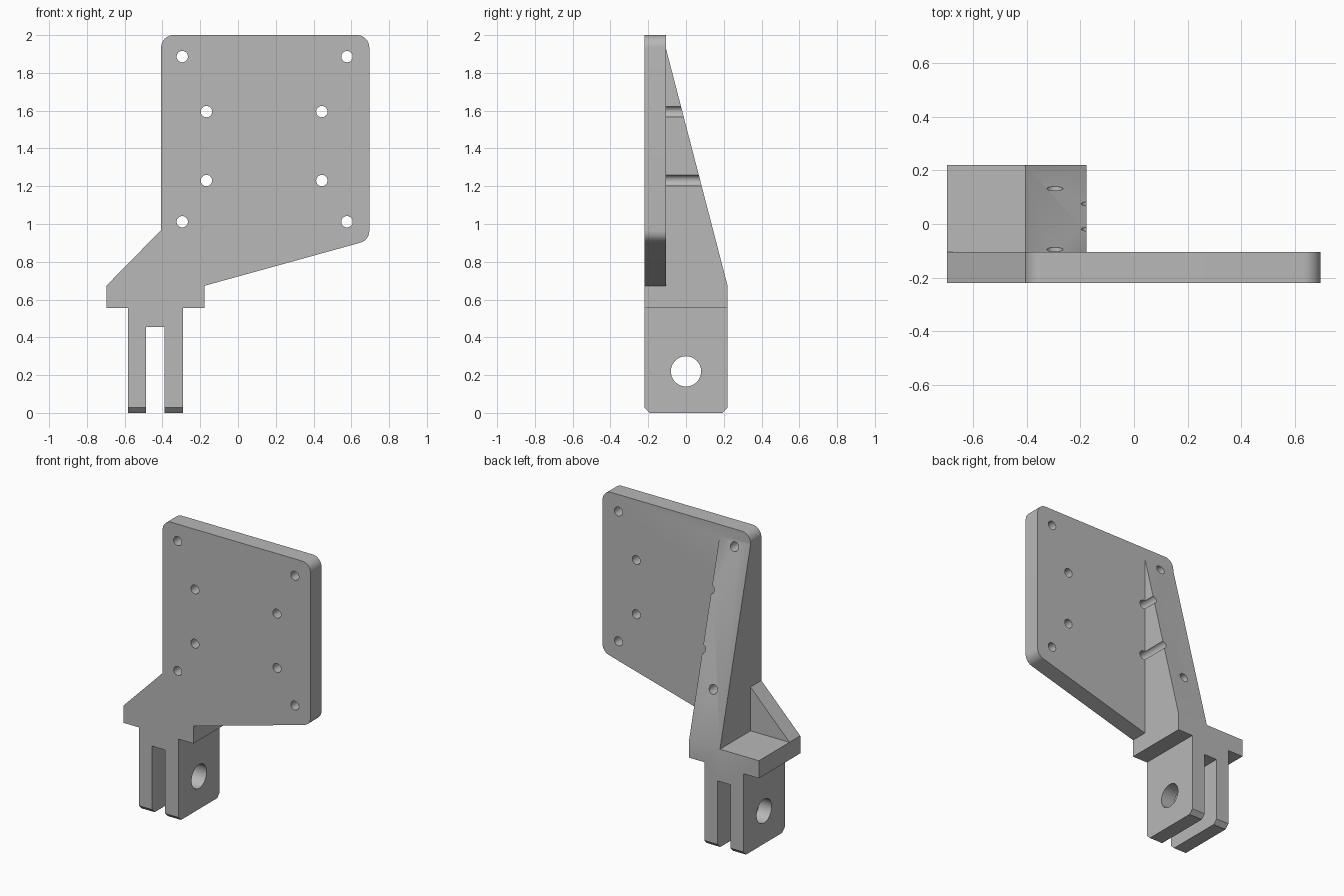
import bpy, bmesh
from math import cos, sin, pi
from mathutils import Vector

cube = bpy.data.objects.get("Cube")
if cube:
    bpy.data.objects.remove(cube, do_unlink=True)

grey = bpy.data.materials.new("plain grey")
grey.use_nodes = True
grey.diffuse_color = (0.48, 0.48, 0.48, 1)
grey.node_tree.nodes["Principled BSDF"].inputs["Base Color"].default_value = grey.diffuse_color


def rounded(corners, radius, steps=10):
    """Outline with an arc at each corner flagged True."""
    pts = [Vector(c[:2]) for c in corners]
    out = []
    for i, (a, b, is_round) in enumerate(corners):
        p = pts[i]
        if not is_round:
            out.append(p)
            continue
        u = (pts[i - 1] - p).normalized()
        v = (pts[(i + 1) % len(pts)] - p).normalized()
        half = u.angle(v) / 2
        centre = p + (u + v).normalized() * radius / sin(half)
        start = p + u * radius / (sin(half) / cos(half)) - centre
        end = p + v * radius / (sin(half) / cos(half)) - centre
        sweep = start.angle(end)
        for k in range(steps + 1):
            t = sweep * k / steps
            out.append(centre + (start * sin(sweep - t) + end * sin(t)) / sin(sweep))
    return out


def circle(a, b, r, n=32):
    return [(a + r * cos(2 * pi * k / n), b + r * sin(2 * pi * k / n)) for k in range(n)]


def prism(name, outline, axis, lo, hi):
    """Extrude an xz outline along y, or a yz outline along x."""
    def place(p, d):
        return (p[0], d, p[1]) if axis == "y" else (d, p[0], p[1])
    bm = bmesh.new()
    face = bm.faces.new([bm.verts.new(place(p, lo)) for p in outline])
    new = bmesh.ops.extrude_face_region(bm, geom=[face])["geom"]
    shift = (0, hi - lo, 0) if axis == "y" else (hi - lo, 0, 0)
    bmesh.ops.translate(bm, vec=shift, verts=[g for g in new if isinstance(g, bmesh.types.BMVert)])
    bmesh.ops.recalc_face_normals(bm, faces=bm.faces)
    mesh = bpy.data.meshes.new(name)
    bm.to_mesh(mesh)
    bm.free()
    mesh.materials.append(grey)
    obj = bpy.data.objects.new(name, mesh)
    bpy.context.collection.objects.link(obj)
    return obj


def combine(target, other, operation):
    mod = target.modifiers.new(operation.lower(), "BOOLEAN")
    mod.operation, mod.solver, mod.object = operation, "EXACT", other
    bpy.context.view_layer.objects.active = target
    bpy.ops.object.modifier_apply(modifier=mod.name)
    bpy.data.objects.remove(other, do_unlink=True)


FRONT, BACK, PLATE_BACK = -0.22, 0.22, -0.105
LEFT, RIGHT, RIB_LEFT, RIB_RIGHT = -0.697, 0.695, -0.407, -0.177
BASE_LOW, BASE_TOP = 0.555, 0.673

# Mounting plate with rounded corners and a slanted lower edge
bracket = prism("mounting_bracket", rounded([
    (LEFT, BASE_LOW, False), (RIB_RIGHT, BASE_LOW, False), (RIB_RIGHT, BASE_TOP, False),
    (RIGHT, 0.914, True), (RIGHT, 2, True), (RIB_LEFT, 2, True),
    (RIB_LEFT, 0.968, False), (LEFT, BASE_TOP, False)], 0.065), "y", FRONT, PLATE_BACK)

# Base block, tapering rib and chamfered fork
base = prism("base_block", [(FRONT, BASE_LOW), (BACK, BASE_LOW), (BACK, BASE_TOP), (FRONT, BASE_TOP)],
             "x", LEFT, RIB_RIGHT)
rib = prism("rib", [(PLATE_BACK, BASE_LOW), (BACK, BASE_LOW), (BACK, BASE_TOP), (PLATE_BACK, 1.925)],
            "x", RIB_LEFT, RIB_RIGHT)
fork = prism("fork", [(FRONT, 0.028), (FRONT + 0.028, 0), (BACK - 0.028, 0), (BACK, 0.028),
                      (BACK, BASE_LOW), (FRONT, BASE_LOW)], "x", -0.582, -0.29)
for part in (base, rib, fork):
    combine(bracket, part, "UNION")

# Fork slot and pivot hole
slot = prism("slot", [(-0.486, -0.1), (-0.39, -0.1), (-0.39, 0.455), (-0.486, 0.455)], "y", -0.4, 0.4)
combine(bracket, slot, "DIFFERENCE")
combine(bracket, prism("pivot_hole", circle(0, 0.22, 0.08, 48), "x", -0.8, 0), "DIFFERENCE")

# Screw holes: an outer and an inner rectangle of four
for xs, zs in (((-0.295, 0.577), (1.012, 1.886)), ((-0.167, 0.444), (1.23, 1.595))):
    for x in xs:
        for z in zs:
            combine(bracket, prism("screw_hole", circle(x, z, 0.03), "y", -0.4, 0.4), "DIFFERENCE")

# Merge flat regions and keep the edges crisp
bm = bmesh.new()
bm.from_mesh(bracket.data)
bmesh.ops.remove_doubles(bm, verts=bm.verts, dist=0.0001)
bmesh.ops.dissolve_limit(bm, angle_limit=0.01, verts=bm.verts, edges=bm.edges)
bm.to_mesh(bracket.data)
bm.free()
bpy.ops.object.select_all(action="DESELECT")
bracket.select_set(True)
bpy.context.view_layer.objects.active = bracket
bpy.ops.object.shade_smooth_by_angle(angle=0.5)
